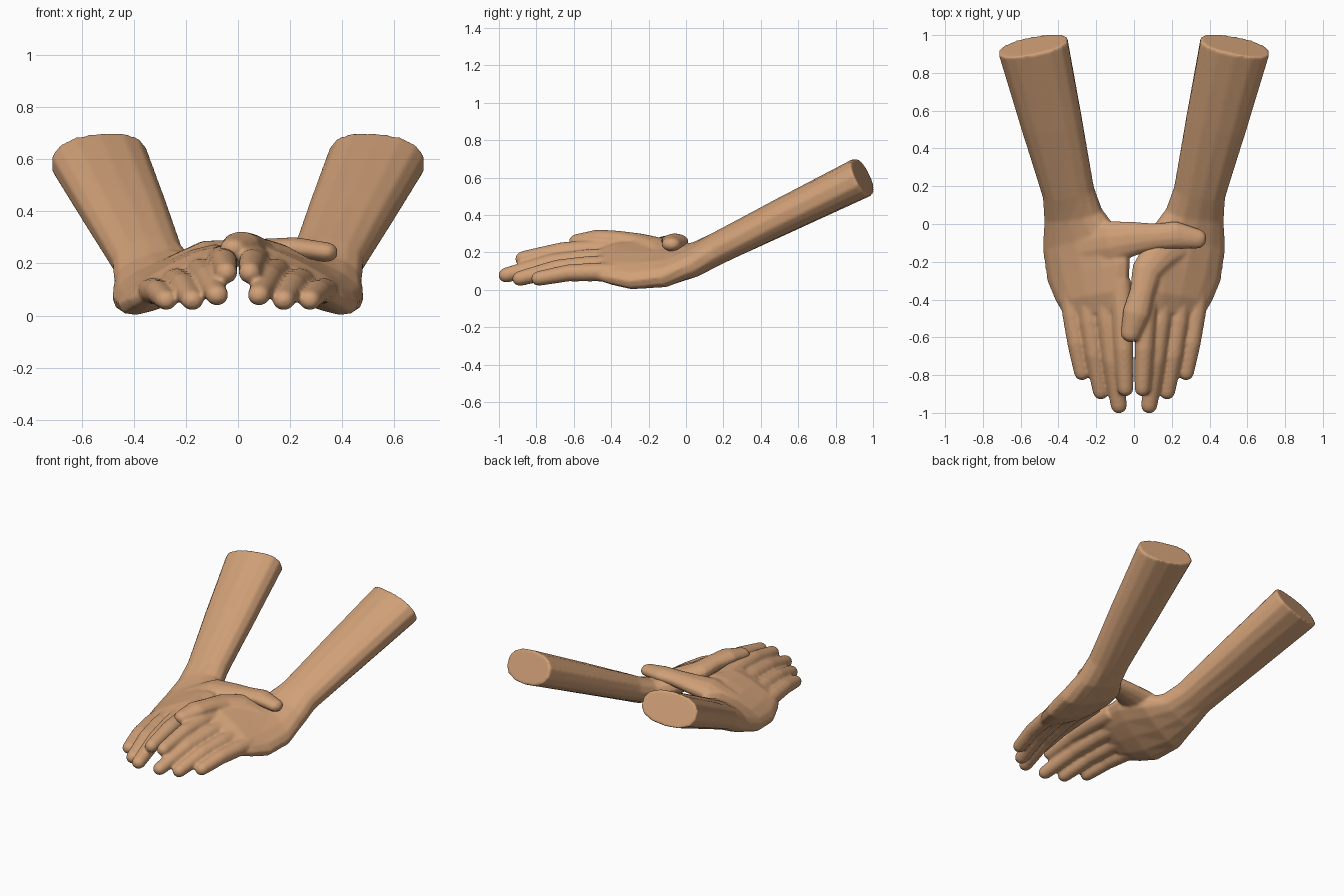
import bpy, bmesh, math
from mathutils import Vector

skin = bpy.data.materials.new("tan skin")
skin.diffuse_color = (0.63, 0.35, 0.185, 1)


def spow(v, p):
    return math.copysign(abs(v) ** p, v)


def loft(bm, stations, sides=12, power=1.0, dome=True, mirror=False):
    """Skin elliptical rings (x, y, z, half width, half height, roll) along a path."""
    pts = [Vector(s[:3]) for s in stations]
    rings = []
    for i, s in enumerate(stations):
        t = (pts[min(i + 1, len(pts) - 1)] - pts[max(i - 1, 0)]).normalized()
        rings.append((pts[i], t, s[3], s[4], math.radians(s[5])))
    if dome:  # rounded tip
        p, t, w, h, r = rings[-1]
        reach = min(w, h)
        for a in (30, 58, 80):
            k = math.cos(math.radians(a))
            rings.append((p + t * reach * math.sin(math.radians(a)), t, w * k, h * k, r))
    loops, faces = [], []
    for p, t, w, h, r in rings:
        side = t.cross(Vector((0, 0, 1))).normalized()
        up = side.cross(t)
        u = side * math.cos(r) + up * math.sin(r)
        v = up * math.cos(r) - side * math.sin(r)
        loop = []
        for k in range(sides):
            a = 2 * math.pi * (k + 0.5) / sides
            co = p + u * w * spow(math.cos(a), power) + v * h * spow(math.sin(a), power)
            if mirror:
                co.x = -co.x
            loop.append(bm.verts.new(co))
        loops.append(loop)
    for a, b in zip(loops, loops[1:]):
        for k in range(sides):
            j = (k + 1) % sides
            faces.append(bm.faces.new((a[k], a[j], b[j], b[k])))
    faces += [bm.faces.new(loops[0]), bm.faces.new(loops[-1])]
    bmesh.ops.recalc_face_normals(bm, faces=faces)


# forearm running down into the tilted palm
ARM = [(0.535, 0.945, 0.603, 0.190, 0.110, 6),
       (0.435, 0.53, 0.400, 0.165, 0.098, 8),
       (0.348, 0.17, 0.222, 0.140, 0.086, 12),
       (0.322, 0.05, 0.162, 0.160, 0.082, 18),
       (0.285, -0.08, 0.132, 0.218, 0.082, 23),
       (0.240, -0.25, 0.138, 0.248, 0.076, 27),
       (0.220, -0.38, 0.146, 0.215, 0.065, 27),
       (0.205, -0.47, 0.146, 0.175, 0.040, 27)]

# fingers: knuckle, middle joint, fingertip
FINGERS = [
    # index
    [(0.075, -0.30, 0.215, 0.060, 0.054, 20), (0.062, -0.48, 0.215, 0.058, 0.053, 15),
     (0.054, -0.66, 0.205, 0.052, 0.050, 10), (0.045, -0.87, 0.165, 0.043, 0.043, 0)],
    # middle
    [(0.163, -0.32, 0.172, 0.058, 0.054, 20), (0.141, -0.52, 0.166, 0.055, 0.052, 15),
     (0.116, -0.72, 0.143, 0.051, 0.049, 10), (0.080, -0.962, 0.078, 0.044, 0.041, 0)],
    # ring
    [(0.253, -0.32, 0.133, 0.058, 0.054, 20), (0.235, -0.52, 0.130, 0.054, 0.051, 15),
     (0.210, -0.69, 0.113, 0.050, 0.048, 10), (0.175, -0.888, 0.060, 0.044, 0.041, 0)],
    # little
    [(0.345, -0.30, 0.090, 0.060, 0.055, 20), (0.327, -0.48, 0.095, 0.053, 0.050, 15),
     (0.306, -0.63, 0.090, 0.048, 0.046, 10), (0.275, -0.788, 0.060, 0.043, 0.040, 0)]]

THUMBS = {
    # crosses sideways over the other hand
    "left": [(-0.28, -0.12, 0.160, 0.12, 0.055, 0), (-0.12, -0.095, 0.228, 0.115, 0.062, 0),
             (0.02, -0.075, 0.242, 0.088, 0.052, 0), (0.12, -0.068, 0.250, 0.072, 0.047, 0),
             (0.22, -0.058, 0.258, 0.074, 0.044, 0), (0.345, -0.080, 0.243, 0.052, 0.038, 0)],
    # lies forward between the hands
    "right": [(0.25, -0.08, 0.165, 0.11, 0.055, 0), (0.14, -0.15, 0.225, 0.100, 0.055, 0),
              (0.065, -0.25, 0.252, 0.080, 0.050, 0), (0.042, -0.36, 0.268, 0.066, 0.048, 0),
              (0.012, -0.47, 0.277, 0.073, 0.046, 0), (-0.020, -0.585, 0.258, 0.052, 0.040, 0)]}

for label, flip in (("right", False), ("left", True)):
    bm = bmesh.new()
    loft(bm, ARM, 14, 0.85, False, flip)
    for path in FINGERS:
        loft(bm, path, 12, 1.0, True, flip)
    loft(bm, THUMBS[label], 12)
    me = bpy.data.meshes.new(label + "_arm_and_hand")
    bm.to_mesh(me)
    bm.free()
    me.materials.append(skin)
    ob = bpy.data.objects.new(label + "_arm_and_hand", me)
    bpy.context.collection.objects.link(ob)
    # fuse the parts into one soft skin
    rm = ob.modifiers.new("fuse", 'REMESH')
    rm.mode = 'VOXEL'
    rm.voxel_size = 0.009
    rm.use_smooth_shade = True
    sm = ob.modifiers.new("soften", 'SMOOTH')
    sm.factor = 0.5
    sm.iterations = 6
